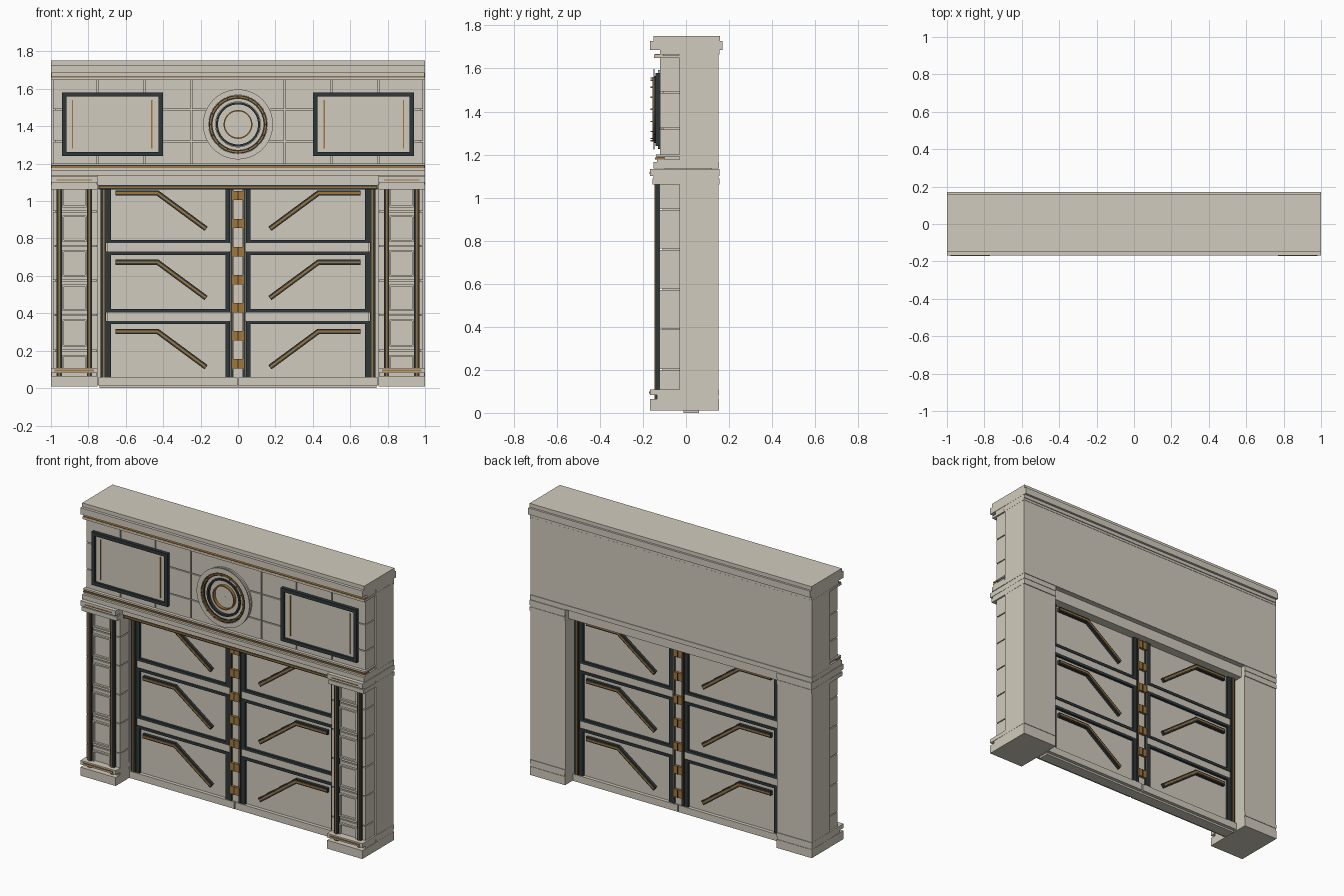
import bpy, bmesh, math
from mathutils import Matrix, Vector

old = bpy.data.objects.get("Cube")
if old:
    bpy.data.objects.remove(old)


def material(name, rgb):
    m = bpy.data.materials.new(name)
    m.use_nodes = True
    m.diffuse_color = (*rgb, 1)
    bsdf = next(n for n in m.node_tree.nodes if n.type == 'BSDF_PRINCIPLED')
    bsdf.inputs["Base Color"].default_value = (*rgb, 1)
    return m


STONE = material("warm grey stone", (.64, .6, .51))
DARK = material("dark steel", (.028, .038, .042))
BRONZE = material("bronze", (.36, .18, .04))


def add_box(bm, x, y, z, turn=None):
    size = Vector((x[1] - x[0], y[1] - y[0], z[1] - z[0]))
    mid = Vector((x[0] + x[1], y[0] + y[1], z[0] + z[1])) / 2
    m = Matrix.Translation(mid)
    if turn:
        m = m @ Matrix.Rotation(turn, 4, 'Y')
    bmesh.ops.create_cube(bm, size=1, matrix=m @ Matrix.Diagonal((*size, 1)))


def finish(name, bm, mat):
    mesh = bpy.data.meshes.new(name)
    bm.to_mesh(mesh)
    bm.free()
    mesh.materials.append(mat)
    ob = bpy.data.objects.new(name, mesh)
    bpy.context.collection.objects.link(ob)
    return ob


def boxes(name, mat, items, mirror=False):
    """One object from (x, y, z) ranges, optionally repeated on the other side."""
    bm = bmesh.new()
    for x, y, z, *turn in items:
        add_box(bm, x, y, z, *turn)
        if mirror:
            add_box(bm, (-x[1], -x[0]), y, z, *[-t for t in turn])
    return finish(name, bm, mat)


def frame(x, y, z, w):
    """Four bars around a rectangle: two uprights, bottom, top."""
    return [((x[0], x[0] + w), y, z), ((x[1] - w, x[1]), y, z),
            ((x[0] + w, x[1] - w), y, (z[0], z[0] + w)),
            ((x[0] + w, x[1] - w), y, (z[1] - w, z[1]))]


def bent_bar(points, y, w):
    """Flat bar following a path in the front plane."""
    out = []
    for (ax, az), (bx, bz) in zip(points, points[1:]):
        d = math.hypot(bx - ax, bz - az) / 2 + w * .2
        cx, cz = (ax + bx) / 2, (az + bz) / 2
        out.append(((cx - d, cx + d), y, (cz - w / 2, cz + w / 2),
                    -math.atan2(bz - az, bx - ax)))
    return out


def ring(name, mat, r_in, r_out, y_front, y_back):
    """Flat ring facing the front, turned from a square profile."""
    bm = bmesh.new()
    prof = [(r_in, y_back), (r_in, y_front), (r_out, y_front), (r_out, y_back)]
    vs = [bm.verts.new((r, y, MEDALLION_Z)) for r, y in prof]
    es = [bm.edges.new((vs[i], vs[(i + 1) % 4])) for i in range(4)]
    bmesh.ops.spin(bm, geom=vs + es, cent=(0, 0, MEDALLION_Z), axis=(0, 1, 0),
                   angle=math.tau, steps=64)
    bmesh.ops.remove_doubles(bm, verts=bm.verts, dist=.0001)
    bmesh.ops.recalc_face_normals(bm, faces=bm.faces)
    ob = finish(name, bm, mat)
    bpy.context.view_layer.objects.active = ob
    ob.select_set(True)
    bpy.ops.object.shade_smooth_by_angle()
    ob.select_set(False)


FULL = (-1, 1)
WALL = (-.03, .15)
MEDALLION_Z = 1.41

# Main masses
boxes("upper_wall", STONE, [((-.999, .999), WALL, (1.135, 1.74))])
boxes("side_piers", STONE, [((.75, .999), WALL, (.01, 1.134))], True)

# Upper facing of stone blocks with open joints
rows = [1.17, 1.32, 1.49, 1.66]
g = .003
boxes("facing_backing", STONE, [((-.978, .978), (-.108, -.03), (1.15, 1.67))])
boxes("facing_blocks", STONE, [
    ((i / 4 + (g if i else 0), (i + 1) / 4 - (g if i < 3 else .01)),
     (-.12, -.031), (lo + g, hi - g))
    for i in range(4) for lo, hi in zip(rows, rows[1:])], True)

# Cornice and string courses, with bronze laid on the ledges
boxes("cornice", STONE, [
    (FULL, (-.15, .157), (1.728, 1.752)),
    (FULL, (-.168, .17), (1.686, 1.728)),
    ((-.998, .998), (-.12, .155), (1.664, 1.686)),
    (FULL, (-.148, .152), (1.648, 1.662))])
boxes("cornice_trim", BRONZE, [((-.998, .998), (-.147, -.11), (1.662, 1.667))])
boxes("string_course", STONE, [
    (FULL, (-.15, .154), (1.136, 1.165)),
    (FULL, (-.135, -.03), (1.165, 1.178)),
    (FULL, (-.14, -.03), (1.192, 1.2))])
boxes("string_course_trim", BRONZE, [((-.998, .998), (-.143, -.1), (1.178, 1.187))])
boxes("string_course_shadow_line", DARK, [((-.998, .998), (-.137, -.1), (1.187, 1.192))])

# Wall panels with dark frames
px, pz = (.402, .94), (1.24, 1.58)
boxes("wall_panel_frames", DARK, frame(px, (-.142, -.12), pz, .022), True)
boxes("wall_panels", STONE, [((.42, .925), (-.128, -.115), (1.25, 1.57))], True)
boxes("wall_panel_lines", BRONZE,
      [((x, x + .006), (-.132, -.125), (1.28, 1.54)) for x in (.458, .882)], True)

# Round medallion
ring("medallion_disc", STONE, .001, .183, -.13, -.11)
ring("medallion_rim", STONE, .157, .187, -.152, -.147)
ring("medallion_outer_shadow_ring", DARK, .15, .156, -.148, -.13)
ring("medallion_outer_ring", BRONZE, .141, .15, -.155, -.13)
ring("medallion_second_shadow_ring", DARK, .136, .141, -.146, -.13)
ring("medallion_stone_ring", STONE, .12, .136, -.142, -.13)
ring("medallion_dark_ring", DARK, .107, .118, -.15, -.13)
ring("medallion_inner_ring", BRONZE, .07, .077, -.15, -.13)
studs = bmesh.new()
for i in range(16):
    a = math.tau * i / 16
    x, z = .146 * math.cos(a), MEDALLION_Z + .146 * math.sin(a)
    add_box(studs, (x - .003, x + .003), (-.166, -.154), (z - .003, z + .003))
finish("medallion_studs", studs, BRONZE)

# Pilasters of stacked blocks with raised fields
joints = [.01, .2, .39, .575, .76, .945, 1.13]
spans = list(zip(joints, joints[1:]))
boxes("pilaster_core", STONE, [((.756, .978), (-.11, -.03), (.01, 1.13))], True)
boxes("pilaster_blocks", STONE,
      [((.75, .99), (-.122, -.031), (a + g, b - g)) for a, b in spans], True)
boxes("pilaster_fields", STONE, [part for a, b in spans for part in
      frame((.81, .938), (-.136, -.12), (a + .022, b - .022), .009)], True)
strips = (.78, .942)
boxes("pilaster_strips", DARK,
      [((x, x + .028), (-.141, -.12), (.064, 1.07)) for x in strips], True)
boxes("pilaster_strip_lines", BRONZE,
      [((x + .01, x + .018), (-.146, -.13), (.064, 1.07)) for x in strips], True)

# Capitals and bases wrap the piers
boxes("pilaster_capitals", STONE, [
    ((.75, 1), (-.168, .155), (1.1, 1.132)),
    ((.755, .998), (-.15, .152), (1.085, 1.1)),
    ((.75, 1), (-.155, .155), (1.062, 1.088))], True)
boxes("pilaster_bases", STONE, [
    ((.75, 1), (-.168, .154), (.01, .064)),
    ((.75, 1), (-.168, .154), (.082, .108)),
    ((.755, .998), (-.135, .151), (.064, .082))], True)
boxes("base_trim", BRONZE, [((.77, .98), (-.172, -.15), (.09, .099))], True)
boxes("capital_trim", BRONZE, [((.78, .97), (-.171, -.15), (1.111, 1.116))], True)

# Lintel over the gate, as deep as the opening
boxes("lintel", STONE, [((-.75, .75), (-.1, -.03), (1.086, 1.137)),
                        ((-.75, .75), (-.03, .12), (1.066, 1.137))])
boxes("lintel_trim", DARK, [((-.745, .745), (-.095, -.02), (1.062, 1.086))])
boxes("lintel_trim_line", BRONZE, [((-.74, .74), (-.1, -.09), (1.071, 1.079))])

# Gate leaves: the details show on both faces, at a given relief from the core
def face(relief):
    return (-.012 - relief, .06 + relief)


boxes("gate_leaves", STONE, [((.025, .75), face(0), (.02, 1.1))], True)
boxes("gate_bottom_rail", STONE, [((.004, .745), face(.022), (.012, .056))], True)
boxes("gate_threshold", STONE, [((-.74, .74), face(0), (0, .012))])
rails, frames, bars, bar_lines = [], [], [], []
for i in range(3):
    up = .37 * i
    low, top = max(.035 + up, .05), min(.36 + up, 1.08)
    rails.append(((.04, .7), face(.012), (.36 + up, .405 + up)))
    # Uprights, then the cross bars that stay clear of lintel and bottom rail
    frames += [((x, x + .026), face(.016), (low, top)) for x in (.042, .679)]
    if i:
        frames.append(((.068, .679), face(.016), (low, low + .018)))
    if i < 2:
        frames.append(((.068, .679), face(.016), (top - .018, top)))
    path = [(x, z + up) for x, z in ((.65, .303), (.43, .303), (.175, .115))]
    bars += bent_bar(path, face(.018), .028)
    bar_lines += bent_bar(path, face(.021), .01)
boxes("gate_rails", STONE, rails[:2], True)
boxes("gate_panel_frames", DARK, frames, True)
boxes("gate_bars", DARK, bars, True)
boxes("gate_bar_lines", BRONZE, bar_lines, True)
boxes("gate_side_posts", DARK, [((.705, .735), face(.02), (.056, 1.08))], True)
boxes("gate_side_post_lines", BRONZE, [((.715, .722), face(.024), (.056, 1.07))], True)

# Centre lock column
boxes("gate_centre_column", STONE, [((-.026, .026), face(.01), (.02, 1.1))])
boxes("gate_centre_posts", DARK, [((.024, .04), face(.018), (.056, 1.08))], True)
boxes("gate_centre_post_lines", BRONZE, [((.029, .033), face(.021), (.1, 1.07))], True)
lock_z = [.13 + .15 * i for i in range(7)]
boxes("gate_lock_blocks", BRONZE,
      [((-.032, .032), face(.026), (z - .025, z + .025)) for z in lock_z])
boxes("gate_lock_seams", DARK,
      [((-.003, .003), face(.028), (z - .025, z + .025)) for z in lock_z])
